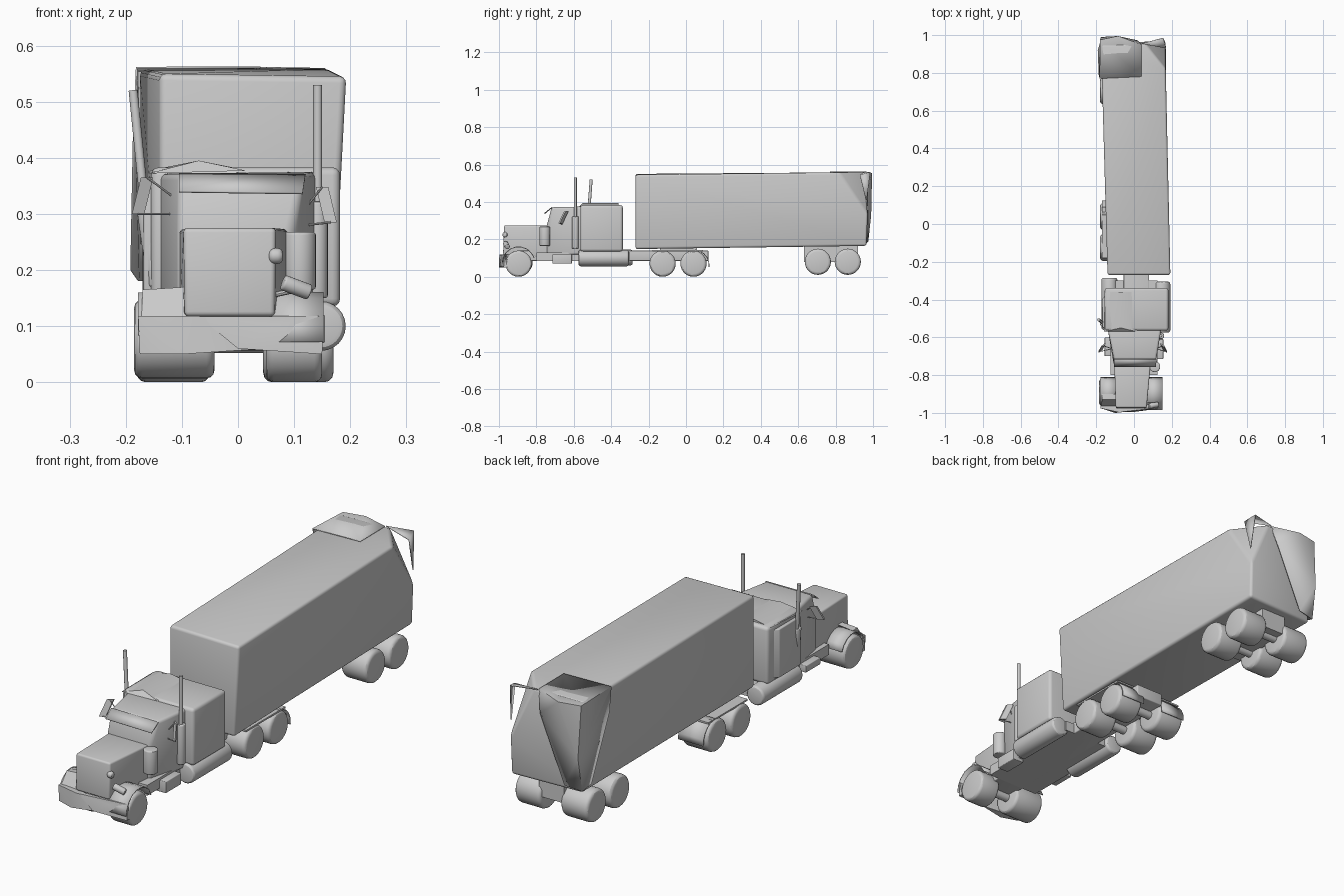
import bpy, bmesh, math
from mathutils import Vector, Matrix


def finish(name, bm, bevel=0.0, segs=3, angle=30):
    bmesh.ops.recalc_face_normals(bm, faces=bm.faces)
    if bevel:
        sharp = [e for e in bm.edges if len(e.link_faces) == 2 and e.calc_face_angle(0) > 0.6]
        bmesh.ops.bevel(bm, geom=sharp, offset=bevel, segments=segs, profile=0.5,
                        affect='EDGES', clamp_overlap=True)
    me = bpy.data.meshes.new(name)
    bm.to_mesh(me)
    bm.free()
    ob = bpy.data.objects.new(name, me)
    bpy.context.collection.objects.link(ob)
    bpy.ops.object.select_all(action='DESELECT')
    ob.select_set(True)
    bpy.context.view_layer.objects.active = ob
    bpy.ops.object.shade_smooth_by_angle(angle=math.radians(angle))
    return ob


def hull(name, pts, bevel=0.0):
    bm = bmesh.new()
    for p in pts:
        bm.verts.new(p)
    bmesh.ops.convex_hull(bm, input=bm.verts)
    bmesh.ops.dissolve_limit(bm, angle_limit=0.03, verts=bm.verts, edges=bm.edges)
    return finish(name, bm, bevel)


def box(name, x0, x1, y0, y1, z0, z1, bevel=0.0):
    return hull(name, [(x, y, z) for x in (x0, x1) for y in (y0, y1) for z in (z0, z1)], bevel)


def tube(name, p, q, r, bevel=0.0, n=24):
    p, q = Vector(p), Vector(q)
    d = q - p
    bm = bmesh.new()
    mat = Matrix.Translation((p + q) / 2) @ d.to_track_quat('Z', 'Y').to_matrix().to_4x4()
    bmesh.ops.create_cone(bm, cap_ends=True, segments=n, radius1=r, radius2=r,
                          depth=d.length, matrix=mat)
    return finish(name, bm, bevel)


def sheet(name, pts, faces, thick=0.004):
    bm = bmesh.new()
    vs = [bm.verts.new(p) for p in pts]
    for f in faces:
        bm.faces.new([vs[i] for i in f])
    ob = finish(name, bm, angle=40)
    ob.modifiers.new("thickness", 'SOLIDIFY').thickness = thick
    return ob


def arch(name, x0, x1, cy, cz, r, a0, a1, n=8):
    pts, faces = [], []
    for i in range(n + 1):
        a = math.radians(a0 + (a1 - a0) * i / n)
        for x in (x0, x1):
            pts.append((x, cy + r * math.cos(a), cz + r * math.sin(a)))
    for i in range(n):
        faces.append((2 * i, 2 * i + 1, 2 * i + 3, 2 * i + 2))
    return sheet(name, pts, faces)


# Trailer body, slightly skewed, with a crumpled rear right corner
hull("trailer_body", [
    (-0.14, -0.27, 0.15), (0.172, -0.27, 0.148), (0.193, -0.27, 0.545), (-0.14, -0.27, 0.55),
    (-0.17, 0.95, 0.165), (0.163, 0.965, 0.165), (-0.175, 0.95, 0.558),
    (0.168, 0.82, 0.558), (0.165, 0.972, 0.33), (0.06, 0.955, 0.56)], 0.012)
sheet("corner_flap", [(0.17, 0.93, 0.545), (0.155, 0.985, 0.56), (0.04, 0.955, 0.562),
                      (0.165, 0.965, 0.40)], [(0, 1, 2), (0, 3, 1)])

# Loose panel wrapped over the rear left corner
sheet("rear_corner_panel", [
    (-0.182, 0.77, 0.562), (0.04, 0.78, 0.563), (0.04, 0.95, 0.562), (-0.085, 0.995, 0.555),
    (-0.18, 0.975, 0.555), (-0.187, 0.79, 0.46), (-0.192, 0.92, 0.20), (-0.175, 0.99, 0.33),
    (0.02, 0.972, 0.47), (-0.10, 0.975, 0.19), (-0.178, 0.965, 0.18)],
    [(0, 1, 2, 3, 4), (0, 4, 7, 5), (5, 7, 10, 6), (4, 3, 7), (3, 2, 8), (3, 8, 7), (7, 8, 9, 10)])

# Trailer running gear and tractor frame
box("trailer_bogie", -0.06, 0.06, 0.63, 0.92, 0.08, 0.17)
box("tractor_frame", -0.055, 0.08, -0.90, 0.12, 0.085, 0.14, 0.004)
box("coupling_plate", -0.05, 0.07, -0.14, 0.06, 0.138, 0.155)
box("cab_floor", -0.125, 0.125, -0.80, -0.30, 0.085, 0.13)

# Wheels: wide twin tyres at the rear axles, narrower ones at the front
for i, (y, z) in enumerate([(-0.125, 0.07), (0.04, 0.07), (0.705, 0.08), (0.865, 0.08)]):
    tube(f"rear_wheel_left_{i}", (-0.18, y, z), (-0.05, y, z), 0.07, 0.016, 28)
    tube(f"rear_wheel_right_{i}", (0.045, y, z), (0.17, y, z), 0.07, 0.016, 28)
    tube(f"rear_axle_{i}", (-0.1, y, z), (0.1, y, z), 0.018)
tube("front_wheel_left", (-0.185, -0.89, 0.077), (-0.042, -0.89, 0.077), 0.07, 0.014, 28)
tube("front_wheel_right", (0.05, -0.895, 0.07), (0.15, -0.895, 0.07), 0.07, 0.014, 28)
tube("front_axle", (-0.1, -0.89, 0.075), (0.1, -0.89, 0.075), 0.018)

# Rear fenders and mudflaps
for side, x0, x1 in (("left", -0.17, -0.05), ("right", 0.05, 0.165)):
    box("rear_fender_" + side, x0, x1, -0.18, 0.09, 0.135, 0.142)
    arch("mudflap_" + side, x0, x1, 0.04, 0.06, 0.086, -5, 85, 5)

# Hood with a rounded grille
hull("hood", [(-0.095, -0.978, 0.118), (0.065, -0.978, 0.118), (0.067, -0.972, 0.275),
              (-0.097, -0.972, 0.275), (-0.105, -0.72, 0.10), (0.09, -0.72, 0.10),
              (0.09, -0.72, 0.273), (-0.105, -0.72, 0.273)], 0.008)

# Cab with a leaning windshield
hull("cab", [(-0.107, -0.745, 0.11), (0.095, -0.745, 0.11), (-0.107, -0.745, 0.272),
             (0.095, -0.745, 0.272), (-0.105, -0.718, 0.372), (0.118, -0.718, 0.372),
             (-0.14, -0.55, 0.12), (0.145, -0.55, 0.12), (-0.14, -0.55, 0.372),
             (0.145, -0.55, 0.375)], 0.012)
sheet("sun_visor", [(-0.105, -0.755, 0.338), (0.115, -0.755, 0.335), (0.12, -0.715, 0.368),
                    (-0.105, -0.715, 0.37)], [(0, 1, 2, 3)])

# Sleeper and roof fairing
box("sleeper", -0.155, 0.182, -0.565, -0.338, 0.135, 0.383, 0.014)
hull("sleeper_left_bulge", [(x, y, z) for y, x in ((-0.55, -0.168), (-0.40, -0.17), (-0.34, -0.12))
                            for z in (0.15, 0.36)] + [(-0.1, -0.55, 0.15), (-0.1, -0.55, 0.36)], 0.004)
hull("roof_fairing", [(-0.16, -0.57, 0.372), (0.015, -0.57, 0.377), (-0.07, -0.55, 0.395),
                      (-0.155, -0.36, 0.378), (0.015, -0.36, 0.378), (-0.07, -0.36, 0.393)])

# Fuel tanks and steps
tube("fuel_tank_left", (-0.13, -0.56, 0.103), (-0.13, -0.285, 0.103), 0.042, 0.012)
tube("fuel_tank_right", (0.148, -0.575, 0.1), (0.148, -0.305, 0.1), 0.044, 0.012)
box("step_right", 0.10, 0.155, -0.715, -0.61, 0.07, 0.12, 0.003)
box("step_left", -0.155, -0.10, -0.70, -0.60, 0.09, 0.12, 0.003)

# Bent bumper
hull("bumper_left", [(-0.175, -0.955, 0.05), (-0.178, -0.955, 0.118), (-0.075, -0.985, 0.118),
                     (-0.10, -0.99, 0.05), (-0.175, -0.975, 0.05), (-0.178, -0.975, 0.118),
                     (-0.075, -0.998, 0.118), (-0.10, -1.0, 0.05), (0.02, -0.985, 0.058),
                     (0.02, -0.975, 0.112)])
hull("bumper_right", [(-0.07, -0.995, 0.117), (0.0, -0.995, 0.06), (0.15, -0.975, 0.05),
                      (0.152, -0.97, 0.118), (-0.07, -0.975, 0.117), (0.0, -0.975, 0.06),
                      (0.15, -0.955, 0.05), (0.07, -0.985, 0.103)])

# Front fenders
arch("front_fender_left", -0.178, -0.09, -0.89, 0.077, 0.084, 20, 175)
arch("front_fender_right", 0.06, 0.152, -0.895, 0.072, 0.09, 20, 180)
hull("fender_skirt_left", [(-0.172, -0.965, 0.115), (-0.09, -0.965, 0.115), (-0.17, -0.93, 0.165),
                           (-0.09, -0.93, 0.17), (-0.17, -0.90, 0.162), (-0.09, -0.90, 0.17)])

# Exhaust stacks, the left one leaning outward
tube("exhaust_right", (0.142, -0.592, 0.29), (0.142, -0.592, 0.53), 0.008, 0, 16)
tube("muffler_right", (0.142, -0.592, 0.15), (0.142, -0.592, 0.322), 0.018, 0.005)
tube("exhaust_left", (-0.163, -0.525, 0.28), (-0.187, -0.507, 0.52), 0.008, 0, 16)
tube("muffler_left", (-0.143, -0.54, 0.17), (-0.164, -0.525, 0.32), 0.018, 0.005)

# Air cleaner, lamp and horn
tube("air_cleaner", (0.11, -0.755, 0.165), (0.11, -0.755, 0.268), 0.029, 0.006)
tube("headlamp", (0.08, -0.965, 0.178), (0.128, -0.955, 0.16), 0.014, 0.004)
tube("headlamp_bracket", (0.06, -0.95, 0.155), (0.105, -0.95, 0.165), 0.005, 0, 8)
tube("horn", (0.055, -0.968, 0.225), (0.08, -0.968, 0.225), 0.014, 0.009)

# Mirrors with thin arms
for side, lo, hi, root in (
        ("left", (-0.178, -0.675, 0.30), (-0.162, -0.645, 0.365), (-0.115, -0.66, 0.34)),
        ("right", (0.165, -0.675, 0.285), (0.150, -0.645, 0.348), (0.12, -0.66, 0.32))):
    a, b = Vector(lo), Vector(hi)
    w, t = Vector((0.011 if side == "left" else -0.011, 0.008, 0)), Vector((0, 0.008, 0))
    hull("mirror_" + side, [p + s * w + k * t for p in (a, b) for s in (-1, 1) for k in (0, 1)])
    for k, p in enumerate((a, b)):
        tube(f"mirror_arm_{side}_{k}", p, Vector(root) + Vector((0, 0, 0.03 * k - 0.04)), 0.002, 0, 8)
